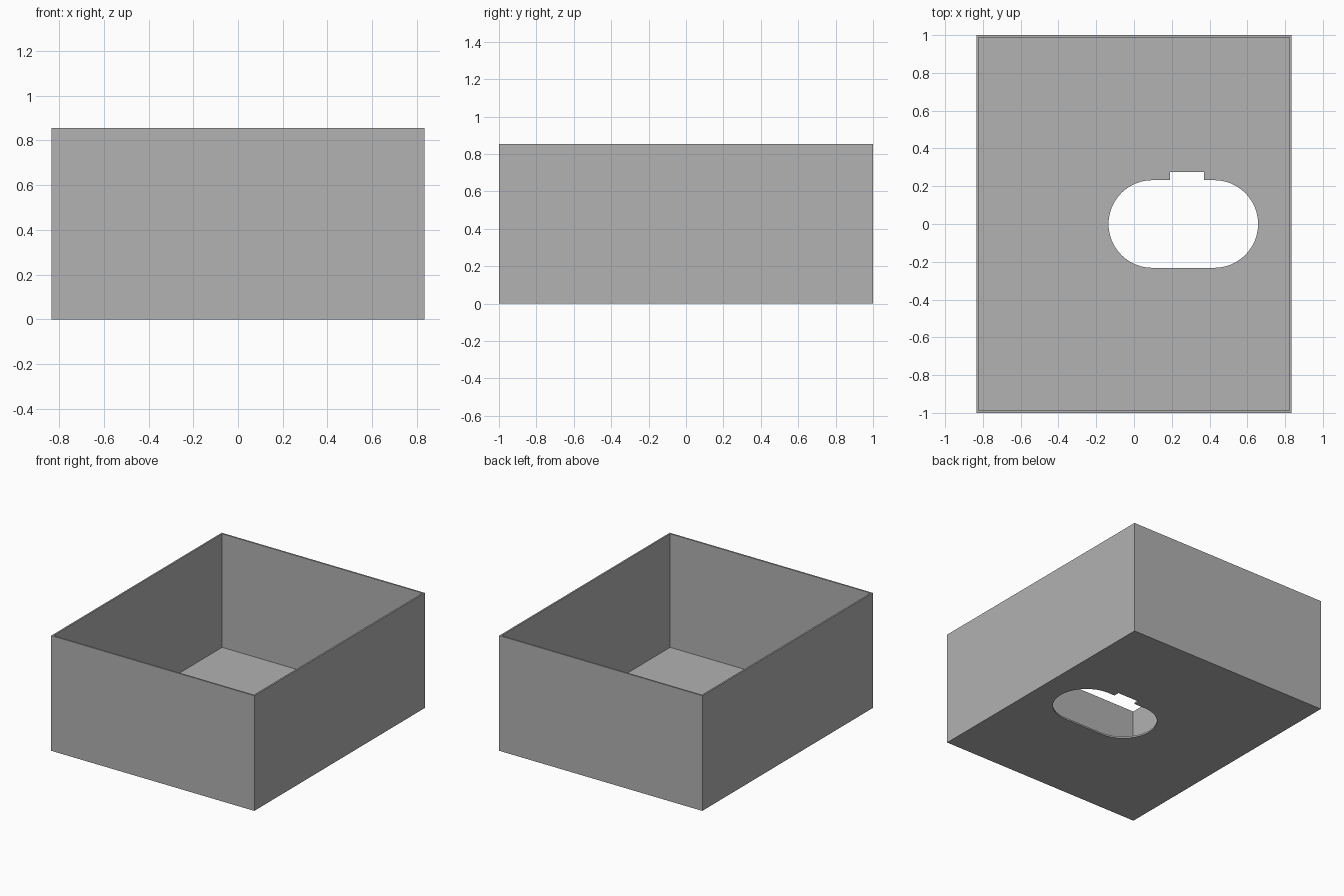
import bpy
import bmesh
from math import cos, sin, pi

default = bpy.data.objects.get("Cube")
if default:
    bpy.data.objects.remove(default, do_unlink=True)

HALF_X, HALF_Y, HEIGHT, WALL = 0.834, 1.0, 0.855, 0.012

grey = bpy.data.materials.new("plain grey")
grey.use_nodes = True
colour = (0.445, 0.445, 0.445, 1)
grey.diffuse_color = colour
grey.node_tree.nodes["Principled BSDF"].inputs["Base Color"].default_value = colour


def prism(name, outline, z0, z1):
    """Extrude a flat outline from z0 up to z1."""
    bm = bmesh.new()
    base = bm.faces.new([bm.verts.new((x, y, z0)) for x, y in outline])
    top = bmesh.ops.extrude_face_region(bm, geom=[base])["geom"]
    verts = [v for v in top if isinstance(v, bmesh.types.BMVert)]
    bmesh.ops.translate(bm, verts=verts, vec=(0, 0, z1 - z0))
    bmesh.ops.recalc_face_normals(bm, faces=bm.faces)
    mesh = bpy.data.meshes.new(name)
    bm.to_mesh(mesh)
    bm.free()
    mesh.materials.append(grey)
    obj = bpy.data.objects.new(name, mesh)
    bpy.context.collection.objects.link(obj)
    return obj


def rectangle(x0, x1, y0, y1):
    return [(x0, y0), (x1, y0), (x1, y1), (x0, y1)]


def cut(target, cutter):
    """Subtract the cutter, then discard it."""
    cutter.hide_render = True
    mod = target.modifiers.new("cut", 'BOOLEAN')
    mod.operation, mod.solver, mod.object = 'DIFFERENCE', 'EXACT', cutter
    bpy.context.view_layer.objects.active = target
    bpy.ops.object.modifier_apply(modifier=mod.name)
    bpy.data.objects.remove(cutter, do_unlink=True)


# Open tray: solid block hollowed from above
box = prism("open_box", rectangle(-HALF_X, HALF_X, -HALF_Y, HALF_Y), 0, HEIGHT)
ix, iy = HALF_X - WALL, HALF_Y - WALL
cut(box, prism("cavity_cutter", rectangle(-ix, ix, -iy, iy), WALL, HEIGHT + 0.1))

# Rounded slot through the floor, with a small notch in its back edge
CENTRE, REACH, RADIUS, STEPS = 0.261, 0.164, 0.232, 24
arc = [pi * i / STEPS - pi / 2 for i in range(STEPS + 1)]
slot = [(CENTRE + REACH + RADIUS * cos(a), RADIUS * sin(a)) for a in arc]
slot += [(0.37, RADIUS), (0.37, 0.275), (0.19, 0.275), (0.19, RADIUS)]
slot += [(CENTRE - REACH - RADIUS * cos(a), -RADIUS * sin(a)) for a in arc]
cut(box, prism("slot_cutter", slot, -0.1, 0.1))
